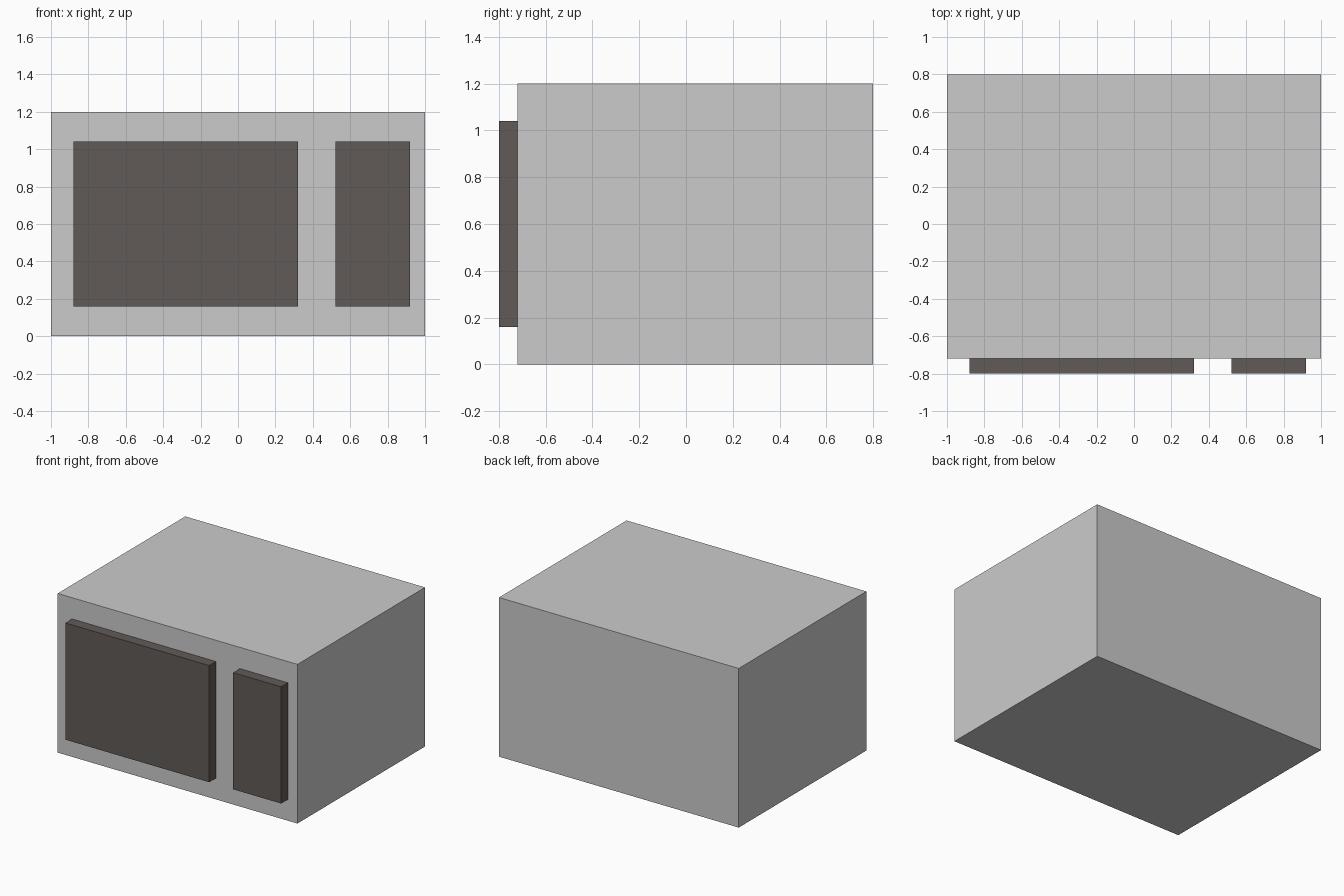
import bpy

if "Cube" in bpy.data.objects:
    bpy.data.objects.remove(bpy.data.objects["Cube"])


def box(name, x, y, z, material=None):
    """Axis-aligned box from (min, max) ranges."""
    ranges = (x, y, z)
    bpy.ops.mesh.primitive_cube_add(size=1, location=[(a + b) / 2 for a, b in ranges])
    obj = bpy.context.object
    obj.name = name
    obj.scale = [b - a for a, b in ranges]
    bpy.ops.object.transform_apply(location=False, rotation=False, scale=True)
    if material:
        obj.data.materials.append(material)
    return obj


dark = bpy.data.materials.new("dark_panel")
dark.diffuse_color = (0.12, 0.105, 0.095, 1)
dark.use_nodes = True
dark.node_tree.nodes["Principled BSDF"].inputs["Base Color"].default_value = dark.diffuse_color

FRONT = -0.72

# Main housing
box("body", (-1, 1), (FRONT, 0.8), (0, 1.2))

# Raised door and control panel on the front
for name, x in (("door", (-0.88, 0.32)), ("control_panel", (0.52, 0.92))):
    box(name, x, (-0.8, FRONT), (0.16, 1.04), dark)
